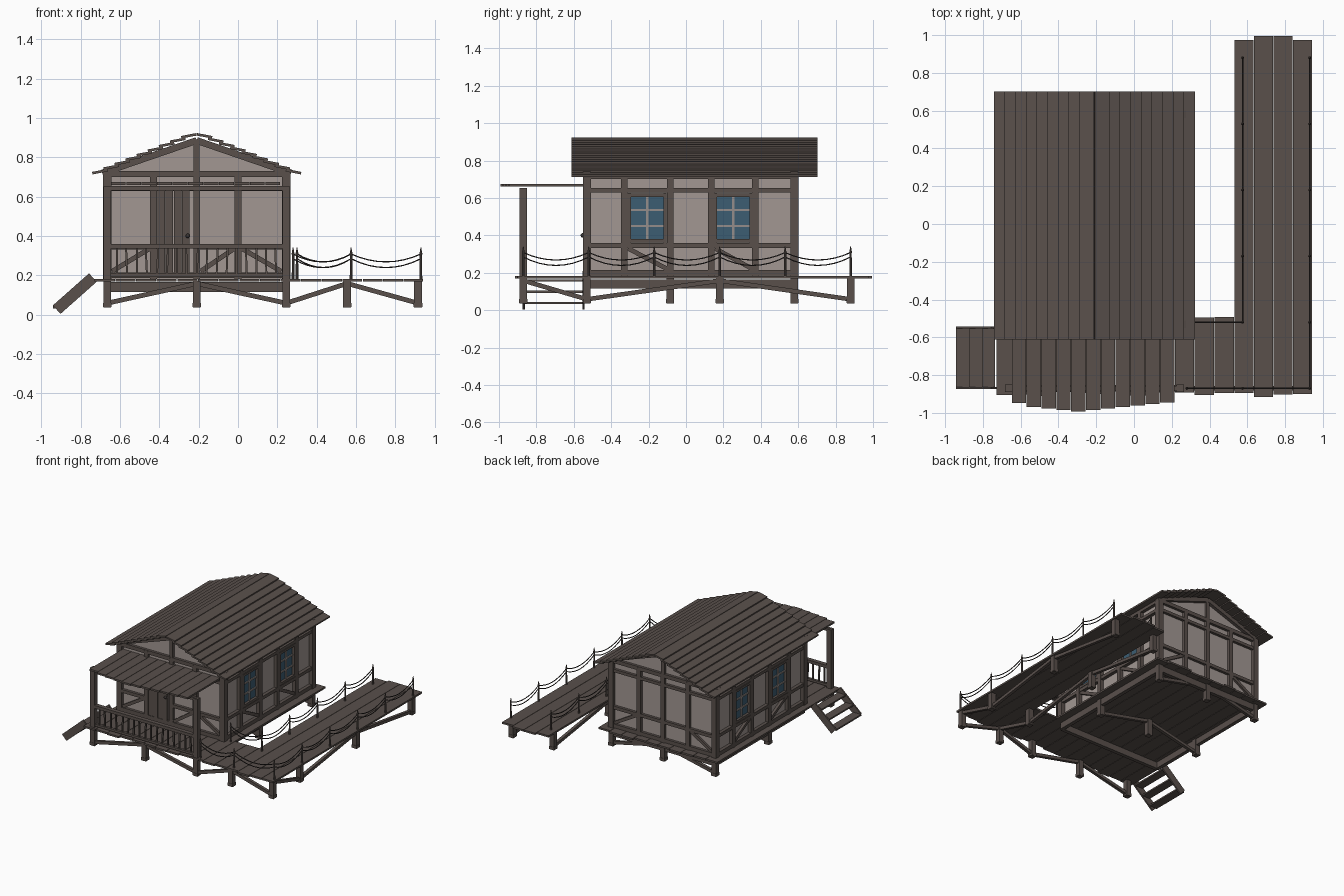
import bpy, bmesh, math, random
from mathutils import Vector, Matrix

random.seed(4)
if "Cube" in bpy.data.objects:
    bpy.data.objects.remove(bpy.data.objects["Cube"])


def material(name, rgb):
    m = bpy.data.materials.new(name)
    m.use_nodes = True
    m.diffuse_color = (*rgb, 1)
    m.node_tree.nodes["Principled BSDF"].inputs["Base Color"].default_value = (*rgb, 1)
    return m


WOOD = material("weathered_wood", (.1, .08, .071))
PLASTER = material("plaster", (.36, .31, .29))
GLASS = material("blue_glass", (.045, .11, .17))
MUNTIN = material("pale_window_bar", (.3, .27, .26))
DARK = material("dark_rope", (.04, .034, .032))


def build(name, bars, mat=WOOD):
    """One object from bars given as (start, end, width, height)."""
    bm = bmesh.new()
    for a, b, w, h in bars:
        a, b = Vector(a), Vector(b)
        d = (b - a).normalized()
        side = Vector((1, 0, 0)) if abs(d.z) > .99 else Vector((0, 0, 1)).cross(d).normalized()
        up = d.cross(side)
        m = Matrix((d * (b - a).length, side * w, up * h)).transposed().to_4x4()
        m.translation = (a + b) / 2
        bmesh.ops.create_cube(bm, size=1, matrix=m)
    return finish(name, bm, mat)


def finish(name, bm, mat):
    bmesh.ops.recalc_face_normals(bm, faces=bm.faces)
    me = bpy.data.meshes.new(name)
    bm.to_mesh(me)
    bm.free()
    me.materials.append(mat)
    ob = bpy.data.objects.new(name, me)
    bpy.context.collection.objects.link(ob)
    return ob


RIDGE = -.21
XL, XR, YF, YB = -.665, .245, -.53, .58
DECK = .175

# Plaster shell: gable profile pushed along y
bm = bmesh.new()
profile = [(XL + .01, .18), (XR - .01, .18), (XR - .01, .72), (RIDGE, .885), (XL + .01, .72)]
face = bm.faces.new([bm.verts.new((x, YF + .005, z)) for x, z in profile])
push = bmesh.ops.extrude_face_region(bm, geom=[face])
bmesh.ops.translate(bm, verts=[v for v in push["geom"] if isinstance(v, bmesh.types.BMVert)],
                    vec=(0, YB - YF - .01, 0))
finish("plaster_walls", bm, PLASTER)


# Timber frames of the four walls
def frame(name, place, studs, braces, low):
    u0, u1 = studs[0], studs[-1]
    bars = [(place(u, .18), place(u, .73), .042, .042) for u in (u0, u1)]
    bars += [(place(u, .18), place(u, .72), .034, .034) for u in studs[1:-1]]
    bars += [(place(u0, z), place(u1, z), .032, h) for z, h in ((.2, .03), (.64, .024), (.715, .03))]
    bars += [(place(a, .345), place(b, .345), .032, .026) for a, b in low]
    bars += [(place(a, za), place(b, zb), .022, .024) for a, za, b, zb in braces]
    return build(name, bars)


xs = [XL, -.43, RIDGE, 0, XR]
ys = [YF, -.33, -.085, .135, .37, YB]
gable_braces = [(-.64, .22, -.45, .335), (.22, .22, .02, .335)]
frame("front_wall_frame", lambda u, z: (u, YF, z), xs, gable_braces + [(-.19, .22, -.02, .335)],
      [(XL, -.43), (RIDGE, XR)])
frame("back_wall_frame", lambda u, z: (u, YB, z), xs, gable_braces, [(XL, XR)])
side_braces = [(-.31, .33, -.1, .22), (.155, .33, .355, .22)]
for name, x in (("left", XR), ("right", XL)):
    frame(name + "_wall_frame", lambda u, z, x=x: (x, u, z), ys, side_braces, [(YF, YB)])

# Gable rafters and king posts
bars = []
for y in (YF, YB):
    bars.append(((RIDGE, y, .72), (RIDGE, y, .89), .03, .03))
    for s in (-1, 1):
        bars.append(((RIDGE, y, .885), (RIDGE + s * .48, y, .72), .04, .034))
build("gable_rafters", bars)

# Lapped roof boards, each laid flatter than the slope
bars = []
for s in (-1, 1):
    for i in range(9):
        x, z = .04 + i * .0565, .909 - i * .0228
        n, f = x - .04, x + .038
        y0, y1 = -.612, .702
        mid = Vector((RIDGE + s * x, 0, z))
        bars.append((mid + Vector((-.039 * s, 0, .0075)), mid + Vector((.039 * s, 0, -.0075)), y1 - y0, .013))
roof = build("roof_boards", bars)
roof.location.y = .045

# Windows on both long walls
frames, panes, muntins = [], [], []
for out, x in ((1, XR), (-1, XL)):
    for yc in (-.2075, .2525):
        g, m, f = x - out * .008, x - out * .003, x + out * .004
        y0, y1, z0, z1 = yc - .095, yc + .095, .37, .615
        panes.append(((g, yc, z0), (g, yc, z1), .008, y1 - y0))
        frames += [((f, y, z0 - .01), (f, y, z1 + .01), .024, .018) for y in (y0, y1)]
        frames += [((f, y0, z), (f, y1, z), .024, .018) for z in (z0, z1)]
        muntins.append(((m, yc, z0), (m, yc, z1), .014, .014))
        muntins += [((m, y0, z), (m, y1, z), .014, .012) for z in (.45, .535)]
build("window_frames", frames)
build("window_panes", panes, GLASS)
build("window_bars", muntins, MUNTIN)

# Door with uneven planks and a knob
build("door", [((-.391 + i * .042, YF - .006, .2), (-.391 + i * .042, YF - .006, .628),
                .039, .012 + .006 * (i % 2)) for i in range(4)])
bm = bmesh.new()
bmesh.ops.create_uvsphere(bm, u_segments=10, v_segments=6, radius=.012,
                          matrix=Matrix.Translation((-.255, YF - .022, .4)))
knob = finish("door_knob", bm, DARK)
knob.data.shade_smooth()


# Ragged deck boards running front to back
def boards(name, x0, x1, n, front, back, z, h=.014):
    w = (x1 - x0) / n
    bars = []
    for i in range(n):
        x = x0 + w * (i + .5)
        bars.append(((x, front(i), z), (x, back(i), z), w - .003, h))
    return build(name, bars)


def ragged(y, amount=.012):
    return lambda i: y + random.uniform(-amount, amount)


boards("house_deck", -.73, .32, 10, ragged(-.9), ragged(.655), DECK)
boards("link_deck", .32, .53, 2, ragged(-.9), ragged(-.495, .005), DECK)
boards("walkway_deck", .53, .943, 4, ragged(-.905), lambda i: .975 + .02 * (i in (1, 2)), DECK)
boards("porch_roof", -.648, .216, 11, lambda i: -.992 + .008 * abs(i - 4) + .012 * (i < 1), lambda i: -.53, .667)

# Porch posts, beam and railing
FY = -.87
bars = [((x, FY, DECK), (x, FY, .652), .038, .038) for x in (XL, XR)]
bars.append(((XL, FY, .643), (XR, FY, .643), .024, .022))
build("porch_posts_and_beam", bars)
bars = [((XL, FY, .348), (XR, FY, .348), .034, .024), ((XL, FY, .2), (XR, FY, .2), .022, .018)]
for i in range(1, 18):
    x = XL + (XR - XL) * i / 18
    bars.append(((x, FY, .2), (x + random.uniform(-.008, .008), FY, .34), .01, .012))
build("porch_railing", bars)

# Stilts with zigzag braces
HI, LO = .158, .058
stilts, braces = [], []


def zigzag(points, start_low):
    for i in range(len(points) - 1):
        a, b = ((LO, HI) if (i % 2 == 0) == start_low else (HI, LO))
        braces.append(((*points[i], a), (*points[i + 1], b), .024, .024))


house_x, walk_x = [XL, RIDGE, XR], [.555, .915]
spots = [(x, y) for x in house_x for y in (FY, -.085, YB)]
spots += [(x, y) for x in walk_x for y in (FY, -.53, .18, .88)]
for x, y in spots:
    stilts += [((x, y, .035), (x, y, .17), .04, .04), ((x, y, .038), (x, y, .06), .044, .044)]
zigzag([(x, FY) for x in house_x + walk_x], True)
for y in (-.085, YB):
    zigzag([(x, y) for x in house_x], True)
for x in walk_x:
    zigzag([(x, y) for y in (FY, -.53, .18, .88)], False)
build("stilts", stilts)
build("stilt_braces", braces)

# Sill beams under the house floor
bars = [((x, YF, .14), (x, YB + .02, .14), .03, .05) for x in (XL, XR)]
bars += [((XL, y, .14), (XR, y, .14), .03, .05) for y in (YF, YB)]
build("sill_beams", bars)

# Stairs on the right side of the porch
S0, S1 = Vector((-.922, 0, .025)), Vector((-.738, 0, .188))
bars = [(S0 + Vector((0, y, 0)), S1 + Vector((0, y, 0)), .012, .058) for y in (-.868, -.548)]
for t in (.08, .45, .82):
    p = S0.lerp(S1, t)
    bars.append(((p.x, -.866, p.z), (p.x, -.55, p.z), .068, .012))
build("stairs", bars)

# Rope posts and sagging ropes
outer = [(.28, FY), (.575, FY), (.93, FY)] + [(.93, FY + .35 * i) for i in range(1, 6)]
inner = [(.3, -.52)] + [(.575, -.52 + .35 * i) for i in range(5)]
bm = bmesh.new()
for x, y in outer + inner:
    for r0, r1, z0, z1 in ((.007, .006, DECK, .305), (.008, .002, .305, .34)):
        bmesh.ops.create_cone(bm, cap_ends=True, segments=8, radius1=r0, radius2=r1, depth=z1 - z0,
                              matrix=Matrix.Translation((x, y, (z0 + z1) / 2)))
finish("rope_posts", bm, WOOD)

rope = bpy.data.curves.new("ropes", "CURVE")
rope.dimensions = "3D"
rope.bevel_depth, rope.bevel_resolution = .0035, 1
for line in (outer, inner):
    for (ax, ay), (bx, by) in zip(line, line[1:]):
        for top, sag in ((.308, .04), (.284, .045)):
            sp = rope.splines.new("POLY")
            sp.points.add(8)
            for i, p in enumerate(sp.points):
                t = i / 8
                p.co = (ax + (bx - ax) * t, ay + (by - ay) * t, top - sag * 4 * t * (1 - t), 1)
rope.materials.append(DARK)
bpy.context.collection.objects.link(bpy.data.objects.new("ropes", rope))
